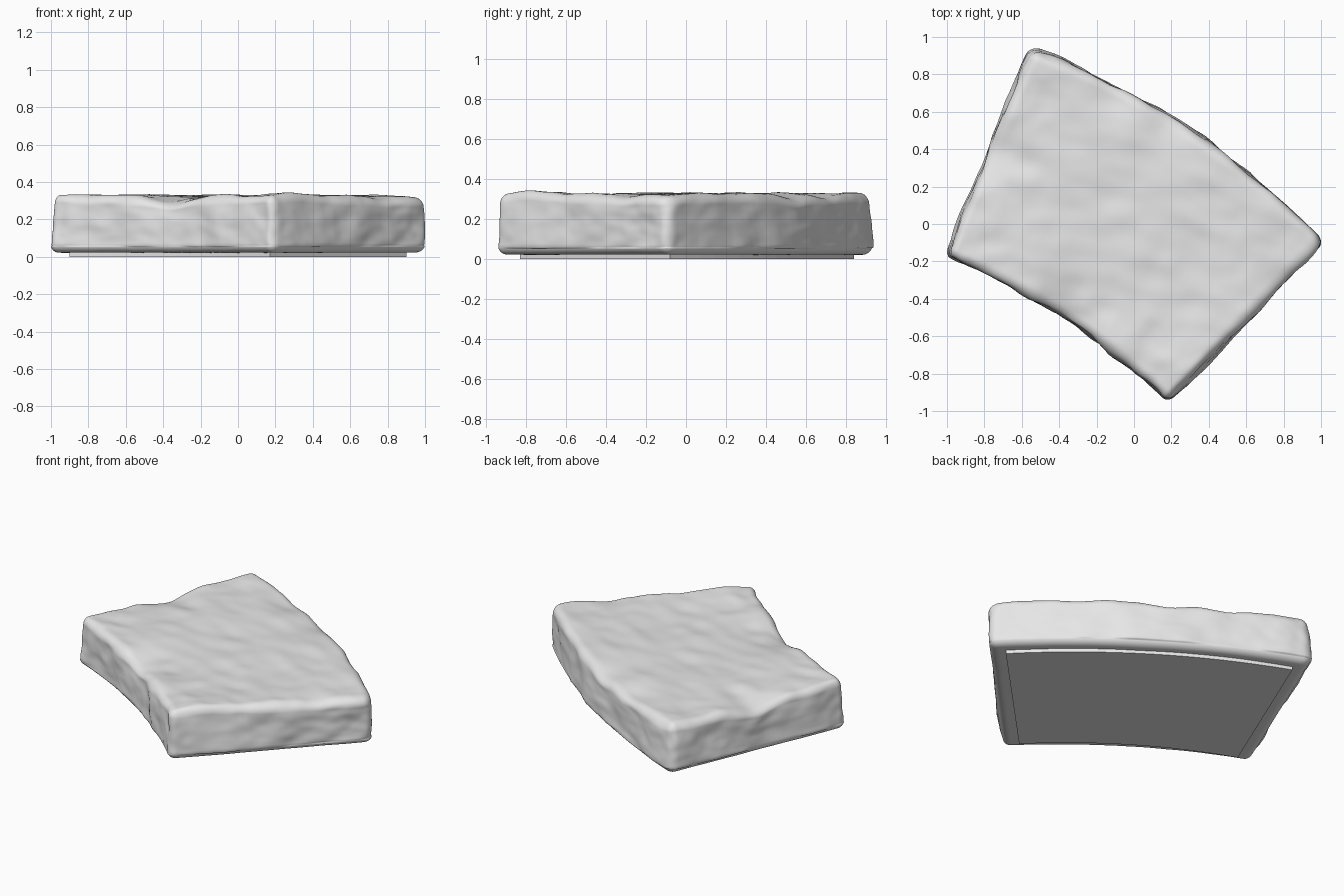
import bpy
import bmesh
import math
from mathutils import Vector, noise

cube = bpy.data.objects.get("Cube")
if cube:
    bpy.data.objects.remove(cube)

# One stone colour for everything
stone = bpy.data.materials.new("grey_stone")
stone.use_nodes = True
COLOUR = (0.8, 0.8, 0.8, 1)
stone.diffuse_color = COLOUR
stone.node_tree.nodes["Principled BSDF"].inputs["Base Color"].default_value = COLOUR

OUTWARD = Vector((0.55, 0.83))  # direction in which both curved edges bulge


def wedge(u, v, corners, bulge_in, bulge_out):
    """Map u (along the arc) and v (inner to outer edge) onto a ring segment."""
    in_a, in_b, out_a, out_b = [Vector(c) for c in corners]
    bow = 4 * u * (1 - u)
    inner = in_a.lerp(in_b, u) + OUTWARD * bulge_in * bow
    outer = out_a.lerp(out_b, u) + OUTWARD * bulge_out * bow
    return inner.lerp(outer, v)


def make_object(name, bm):
    bmesh.ops.recalc_face_normals(bm, faces=bm.faces)
    mesh = bpy.data.meshes.new(name)
    bm.to_mesh(mesh)
    bm.free()
    mesh.materials.append(stone)
    obj = bpy.data.objects.new(name, mesh)
    bpy.context.collection.objects.link(obj)
    return obj


# Worn stone slab: rounded box, roughened, then bent into the ring segment
SLAB = [(-1.01, -0.16), (0.175, -0.94), (-0.55, 0.95), (1.01, -0.08)]
HALF = Vector((0.8, 0.57, 0.152))
BOTTOM, RADIUS = 0.022, 0.05
# Dips (positive) and swells (negative) in the top: x, y, radius, depth
DENTS = [(-0.38, -0.5, 0.14, 0.045), (-0.78, 0.4, 0.13, 0.05),
         (0.2, 0.56, 0.12, 0.03), (-0.1, 0.72, 0.12, 0.02),
         (0.75, -0.3, 0.12, 0.02), (0.95, -0.08, 0.15, 0.012),
         (0.27, -0.75, 0.18, -0.022), (-0.95, -0.15, 0.12, -0.014),
         (-0.5, 0.85, 0.15, -0.01), (-0.15, -0.42, 0.08, 0.012),
         (-0.58, 0.34, 0.07, 0.012)]

bm = bmesh.new()
bmesh.ops.create_cube(bm, size=2)
bmesh.ops.subdivide_edges(bm, edges=bm.edges[:], cuts=63, use_grid_fill=True)
for vert in bm.verts:
    # crowd the rows towards the edges so the rounding is fine
    p = Vector([math.sin(c * math.pi / 2) * h for c, h in zip(vert.co, HALF)])
    core = Vector([max(-h + RADIUS, min(h - RADIUS, c)) for c, h in zip(p, HALF)])
    normal = (p - core).normalized()
    p = core + normal * RADIUS

    # hewn roughness: strongest on the sides, soft on top, nearly none below
    side = 1 - abs(normal.z)
    rough = (noise.noise(p * 2.7) * 0.016 + noise.noise(p * 7) * 0.011
             + noise.noise(p * 17) * 0.004)
    streak = noise.noise(Vector((p.x * 4 + p.y * 2, p.y * 9 - p.x * 4, 3))) * 0.008
    strength = 1 if normal.z > -0.3 else 0.2
    p += normal * (rough * (0.6 + 0.4 * side) + streak * max(normal.z, 0)) * strength

    u, v = p.x / HALF.x / 2 + 0.5, p.y / HALF.y / 2 + 0.5
    xy = wedge(u, v, SLAB, 0.075, 0.1)
    height = (p.z + HALF.z) / (2 * HALF.z)
    drop = sum(d * math.exp(-((xy.x - x) ** 2 + (xy.y - y) ** 2) / r ** 2)
               for x, y, r, d in DENTS)
    xy *= 1 - 0.014 * height
    z = BOTTOM + p.z + HALF.z - drop * max(height, 0) ** 2
    vert.co = (xy.x, xy.y, z)

# fit the width exactly and centre the footprint
xs = [v.co.x for v in bm.verts]
ys = [v.co.y for v in bm.verts]
fit = 2 / (max(xs) - min(xs))
middle = Vector(((max(xs) + min(xs)) / 2, (max(ys) + min(ys)) / 2, 0))
for vert in bm.verts:
    moved = (vert.co - middle) * fit
    vert.co = (moved.x, moved.y, vert.co.z)
for face in bm.faces:
    face.smooth = True
make_object("stone_slab", bm)

# Thin flat plate under the slab
PLATE = [(-0.9, -0.14), (0.17, -0.83), (-0.49, 0.84), (0.9, -0.08)]
STEPS = 16
bm = bmesh.new()
outline = [(i / STEPS, 0) for i in range(STEPS + 1)]
outline += [(1 - i / STEPS, 1) for i in range(STEPS + 1)]
loop = []
for u, v in outline:
    xy = wedge(u, v, PLATE, 0.07, 0.09)
    loop.append(bm.verts.new((xy.x, xy.y, 0)))
base = bm.faces.new(loop)
top = bmesh.ops.extrude_face_region(bm, geom=[base])["geom"]
bmesh.ops.translate(bm, vec=(0, 0, 0.035),
                    verts=[g for g in top if isinstance(g, bmesh.types.BMVert)])
make_object("base_plate", bm)
